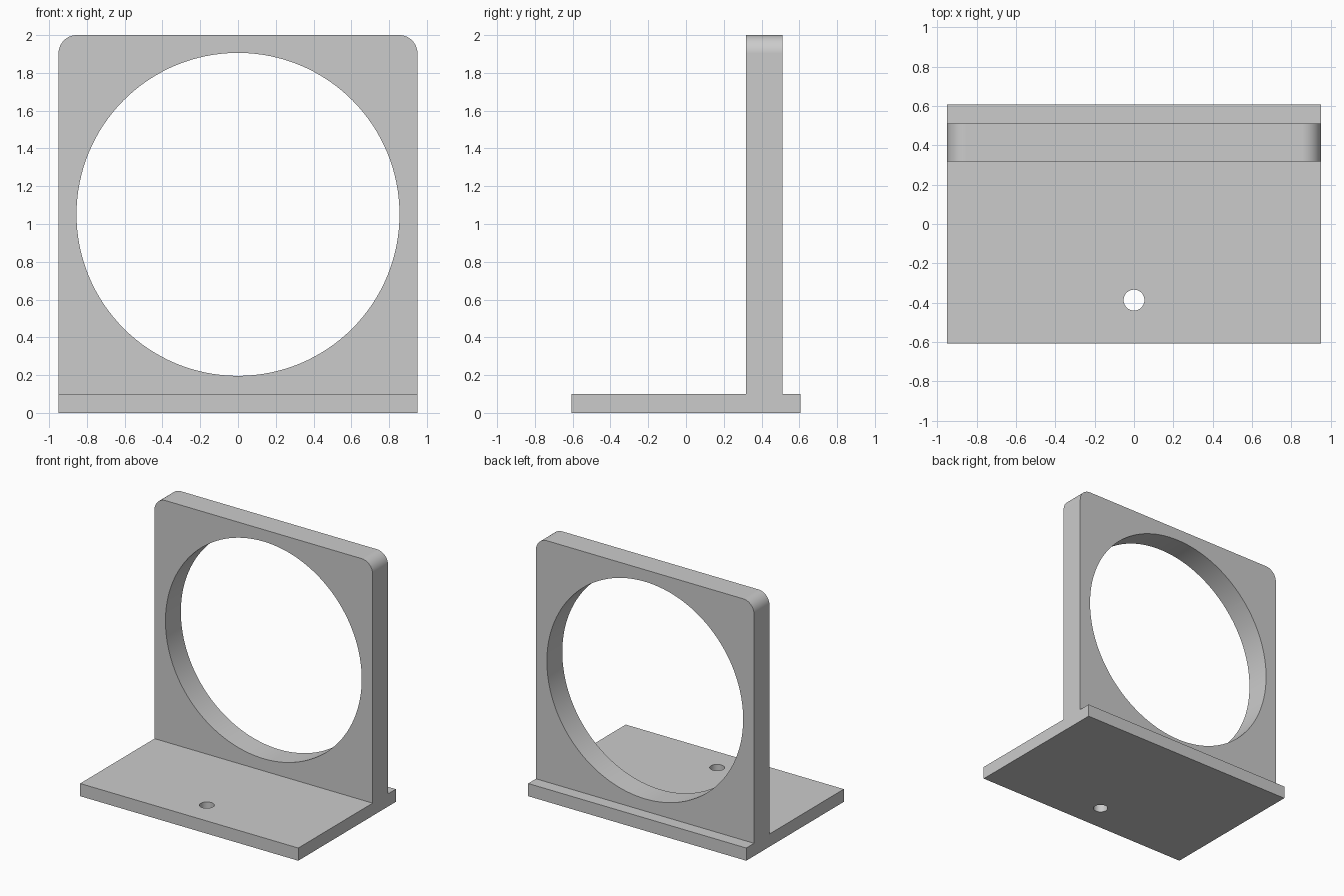
import bpy, bmesh, math

if "Cube" in bpy.data.objects:
    bpy.data.objects.remove(bpy.data.objects["Cube"])

HALF_W, HALF_D, TOP, BASE_T = 0.95, 0.607, 2.0, 0.10
PLATE_FRONT, PLATE_BACK = 0.318, 0.51
CORNER_R = 0.096


def cutter(name, radius, depth, location, rotation=(0, 0, 0), sides=128):
    bpy.ops.mesh.primitive_cylinder_add(vertices=sides, radius=radius, depth=depth,
                                        location=location, rotation=rotation)
    ob = bpy.context.object
    ob.name = name
    ob.hide_render = True
    return ob


# Inverted-T side profile (y, z): base slab with upright plate
profile = [(-HALF_D, 0), (HALF_D, 0), (HALF_D, BASE_T), (PLATE_BACK, BASE_T),
           (PLATE_BACK, TOP), (PLATE_FRONT, TOP), (PLATE_FRONT, BASE_T), (-HALF_D, BASE_T)]
bm = bmesh.new()
face = bm.faces.new([bm.verts.new((-HALF_W, y, z)) for y, z in profile])
ext = bmesh.ops.extrude_face_region(bm, geom=[face])
bmesh.ops.translate(bm, vec=(2 * HALF_W, 0, 0),
                    verts=[v for v in ext["geom"] if isinstance(v, bmesh.types.BMVert)])

# Rounded top corners of the plate
corners = [e for e in bm.edges
           if all(v.co.z > TOP - 1e-4 for v in e.verts)
           and abs(e.verts[0].co.x - e.verts[1].co.x) < 1e-4]
bmesh.ops.bevel(bm, geom=corners, offset=CORNER_R, segments=16, profile=0.5, affect='EDGES')
bmesh.ops.recalc_face_normals(bm, faces=bm.faces)
mesh = bpy.data.meshes.new("mounting_bracket")
bm.to_mesh(mesh)
bm.free()
bracket = bpy.data.objects.new("mounting_bracket", mesh)
bpy.context.collection.objects.link(bracket)

# Large round opening in the plate and small screw hole in the base
cutters = [
    cutter("opening_cutter", 0.855, 0.6, (0, 0.414, 1.051), (math.pi / 2, 0, 0)),
    cutter("screw_hole_cutter", 0.053, 0.4, (0, -0.387, 0.05), sides=48),
]
bpy.ops.object.select_all(action='DESELECT')
bracket.select_set(True)
bpy.context.view_layer.objects.active = bracket
for c in cutters:
    mod = bracket.modifiers.new(c.name, 'BOOLEAN')
    mod.operation = 'DIFFERENCE'
    mod.solver = 'EXACT'
    mod.object = c
    bpy.ops.object.modifier_apply(modifier=mod.name)
for c in cutters:
    bpy.data.objects.remove(c, do_unlink=True)

# Smooth round surfaces, crisp flat faces
bpy.ops.object.shade_smooth_by_angle(angle=math.radians(30))
weighted = bracket.modifiers.new("flat_faces", 'WEIGHTED_NORMAL')
weighted.keep_sharp = True
